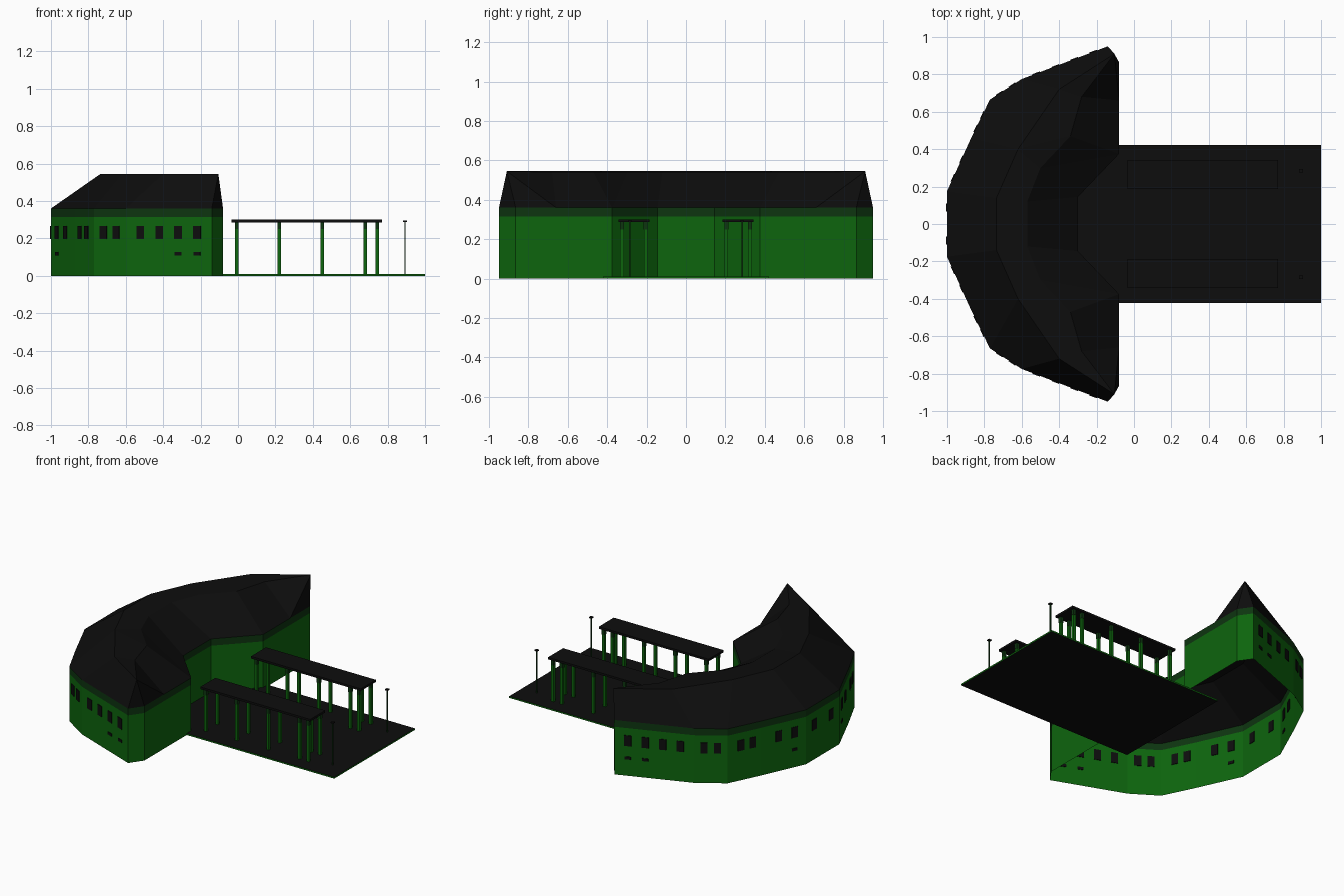
import bpy, bmesh, math
from mathutils import Vector

cube = bpy.data.objects.get("Cube")
if cube:
    bpy.data.objects.remove(cube, do_unlink=True)


def material(name, colour):
    m = bpy.data.materials.new(name)
    m.use_nodes = True
    m.diffuse_color = (*colour, 1)
    bsdf = m.node_tree.nodes["Principled BSDF"]
    bsdf.inputs["Base Color"].default_value = (*colour, 1)
    bsdf.inputs["Roughness"].default_value = 0.9
    return m


GREEN = material("wall green", (0.004, 0.13, 0.004))
DARK = material("cornice dark green", (0.004, 0.035, 0.005))
BLACK = material("roof black", (0.004, 0.004, 0.004))


def finish(name, bm, mats, mirror=False):
    mesh = bpy.data.meshes.new(name)
    bm.to_mesh(mesh)
    bm.free()
    for m in mats:
        mesh.materials.append(m)
    ob = bpy.data.objects.new(name, mesh)
    bpy.context.collection.objects.link(ob)
    if mirror:
        mod = ob.modifiers.new("Mirror", "MIRROR")
        mod.use_axis = (False, True, False)
        mod.merge_threshold = 0.001
    return ob


def box(name, centre, size, mat, angle=0, top=None):
    bm = bmesh.new()
    bmesh.ops.create_cube(bm, size=1)
    bmesh.ops.scale(bm, vec=size, verts=bm.verts)
    bm.normal_update()
    if top:
        for f in bm.faces:
            f.material_index = int(abs(f.normal.z) > 0.5)
    ob = finish(name, bm, [mat, top] if top else [mat])
    ob.location = centre
    ob.rotation_euler.z = angle
    return ob


# Half plan of the crescent: outer eave, ridge, inner crease, inner eave
WALL_TOP, EAVE, RIDGE = 0.315, 0.36, 0.545
outer = [(-1, 0), (-1, 0.175), (-0.87, 0.46), (-0.77, 0.665),
         (-0.6, 0.775), (-0.14, 0.95), (-0.08, 0.865)]
inner = [(-0.08, 0.66), (-0.08, 0.375), (-0.3, 0.145), (-0.3, 0)]
ridge = [(-0.735, 0), (-0.735, 0.14), (-0.62, 0.4), (-0.4, 0.72), (-0.105, 0.91)]
crease = [(-0.57, 0), (-0.57, 0.12), (-0.5, 0.3), (-0.34, 0.47), (-0.28, 0.68)]

# Walls with a dark cornice band
bm = bmesh.new()
rows = [[bm.verts.new((x, y, z)) for x, y in outer + inner]
        for z in (0, WALL_TOP, EAVE)]
for level in range(2):
    low, high = rows[level], rows[level + 1]
    for i in range(len(low) - 1):
        f = bm.faces.new((low[i + 1], low[i], high[i], high[i + 1]))
        f.material_index = level
finish("building_walls", bm, [GREEN, DARK], True)

# Roof: outer slope, narrow flat top, inner slope
bm = bmesh.new()
verts = {}
for key, pts, z in (("o", outer, EAVE), ("i", inner, EAVE),
                    ("r", ridge, RIDGE), ("c", crease, RIDGE - 0.005)):
    for n, (x, y) in enumerate(pts):
        verts[key + str(n)] = bm.verts.new((x, y, z))
roof_faces = """o0 o1 r1 r0
o1 o2 r2 r1
o2 o3 r2
o3 o4 r3 r2
o4 o5 r4 r3
o5 o6 r4
r0 r1 c1 c0
r1 r2 c2 c1
r2 c3 c2
r2 r3 c4 c3
r3 r4 c4
o6 i0 r4
i0 c4 r4
i0 i1 c3 c4
i1 c2 c3
i1 i2 c1 c2
i2 i3 c0 c1"""
for line in roof_faces.splitlines():
    f = bm.faces.new([verts[k] for k in line.split()])
    f.normal_update()
    if f.normal.z < 0:
        f.normal_flip()
finish("building_roof", bm, [BLACK], True)


# Windows and low vents laid on the outer wall segments
def wall_plate(name, seg, t, side, z, w, h):
    a, b = Vector(outer[seg]), Vector(outer[seg + 1])
    p, d = a.lerp(b, t), b - a
    box(name, (p.x, p.y * side, z), (w, 0.008, h), BLACK,
        math.atan2(d.y * side, d.x))


windows = {0: [0.5], 1: [0.25, 0.6], 2: [0.25, 0.6], 3: [0.3, 0.7],
           4: [0.17, 0.39, 0.61, 0.83]}
for side, label in ((-1, "front"), (1, "back")):
    for seg, spots in windows.items():
        for n, t in enumerate(spots):
            wall_plate(f"{label}_window_{seg}_{n}", seg, t, side, 0.232, 0.043, 0.07)
    for n, (seg, t) in enumerate(((1, 0.25), (4, 0.61), (4, 0.83))):
        wall_plate(f"{label}_vent_{n}", seg, t, side, 0.118, 0.038, 0.018)

# Courtyard platform with black paving
box("platform", (0.35, 0, 0.005), (1.3, 0.845, 0.01), GREEN, top=BLACK)

# Two canopies on paired columns, and lamp posts
for side, label in ((-1, "front"), (1, "back")):
    box(f"{label}_canopy_roof", (0.367, side * 0.265, 0.293), (0.805, 0.157, 0.014), BLACK)
    for n, x in enumerate((-0.007, 0.22, 0.45, 0.68, 0.744)):
        for m, y in enumerate((0.205, 0.325)):
            box(f"{label}_column_{n}_{m}", (x, side * y, 0.127), (0.018, 0.018, 0.245), GREEN)
            box(f"{label}_column_head_{n}_{m}", (x, side * y, 0.268), (0.02, 0.02, 0.037), DARK)
    box(f"{label}_lamp_post", (0.893, side * 0.285, 0.15), (0.007, 0.007, 0.28), DARK)
    box(f"{label}_lamp_cap", (0.893, side * 0.285, 0.291), (0.02, 0.02, 0.007), BLACK)
